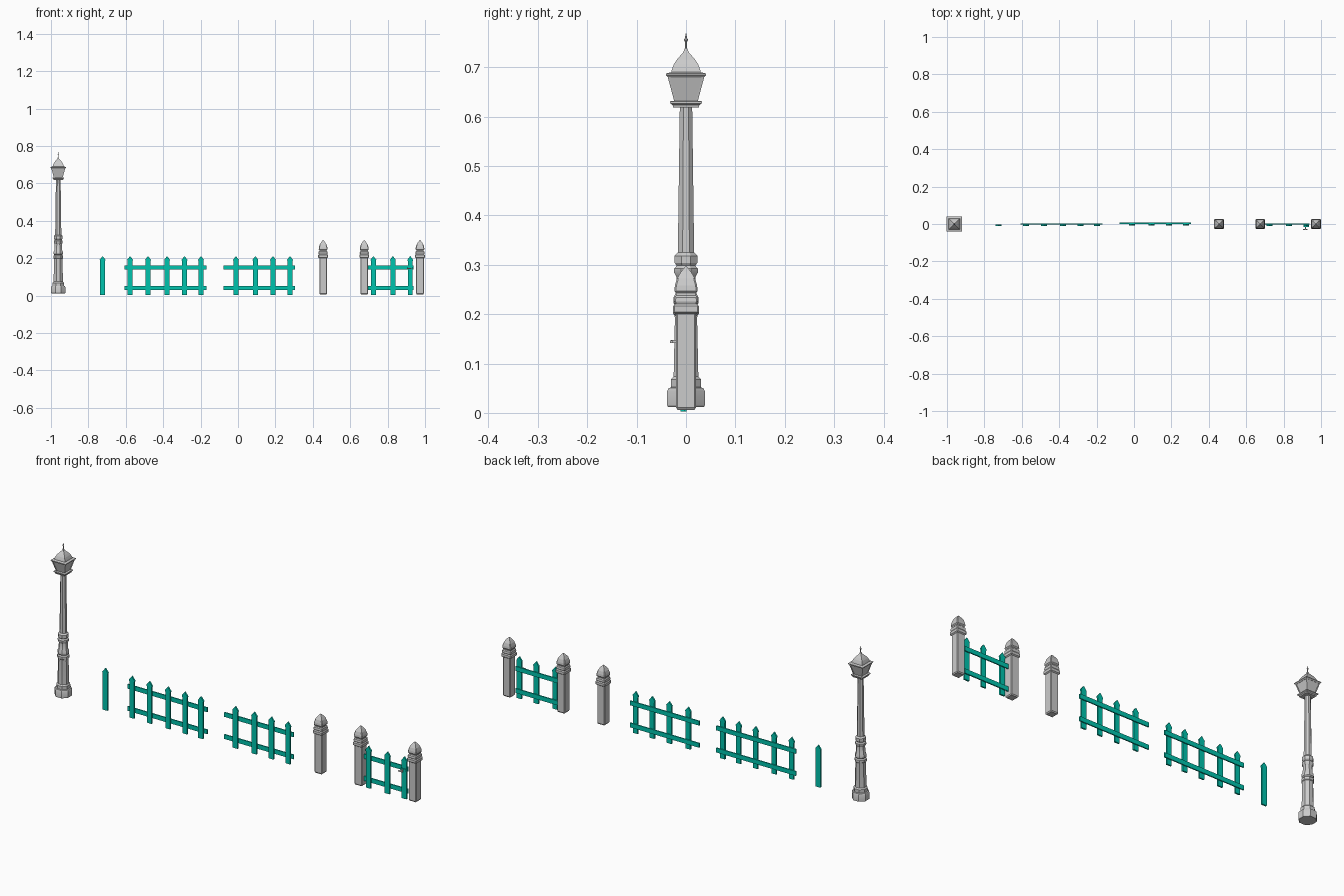
import bpy, bmesh, math

if "Cube" in bpy.data.objects:
    bpy.data.objects.remove(bpy.data.objects["Cube"])

teal = bpy.data.materials.new("teal_paint")
teal.diffuse_color = (0.0, 0.55, 0.42, 1)
teal.use_nodes = True
teal.node_tree.nodes["Principled BSDF"].inputs["Base Color"].default_value = teal.diffuse_color


def finish(name, bm, mat=None, smooth=False):
    bmesh.ops.recalc_face_normals(bm, faces=bm.faces)
    me = bpy.data.meshes.new(name)
    bm.to_mesh(me)
    bm.free()
    ob = bpy.data.objects.new(name, me)
    bpy.context.collection.objects.link(ob)
    if mat:
        me.materials.append(mat)
    if smooth:
        bpy.context.view_layer.objects.active = ob
        ob.select_set(True)
        bpy.ops.object.shade_smooth_by_angle(angle=math.radians(30))
        ob.select_set(False)
    return ob


def tower(name, x, profile, sides, smooth=False):
    """Stack of regular rings; profile holds (half width across flats, z)."""
    bm = bmesh.new()
    rings = []
    for r, z in profile:
        R = r / math.cos(math.pi / sides)
        rings.append([bm.verts.new((x + R * math.cos((i + .5) * math.tau / sides),
                                    R * math.sin((i + .5) * math.tau / sides), z))
                      for i in range(sides)])
    for a, b in zip(rings, rings[1:]):
        for i in range(sides):
            j = (i + 1) % sides
            bm.faces.new((a[i], a[j], b[j], b[i]))
    bm.faces.new(rings[0])
    bm.faces.new(rings[-1])
    return finish(name, bm, smooth=smooth)


def slab(name, outline, y0, y1, mat):
    """Extrude an x-z outline from y0 to y1."""
    bm = bmesh.new()
    f = bm.faces.new([bm.verts.new((x, y0, z)) for x, z in outline])
    ext = bmesh.ops.extrude_face_region(bm, geom=[f])
    moved = [v for v in ext["geom"] if isinstance(v, bmesh.types.BMVert)]
    bmesh.ops.translate(bm, verts=moved, vec=(0, y1 - y0, 0))
    return finish(name, bm, mat)


def box(name, x0, x1, y0, y1, z0, z1, mat):
    return slab(name, [(x0, z0), (x1, z0), (x1, z1), (x0, z1)], y0, y1, mat)


def picket(name, x, y=0):
    half = [(.013, .003), (.013, .183), (.0155, .191)]
    pts = [(x + w, z) for w, z in half] + [(x, .211)]
    pts += [(x - w, z) for w, z in reversed(half)]
    slab(name, pts, y - .011, y - .003, teal)


def fence(name, x0, x1, xs, y=0):
    for part, z in (("lower", .04), ("upper", .15)):
        box(f"{name}_{part}_rail", x0, x1, y - .003, y + .003, z - .011, z + .011, teal)
    for i, x in enumerate(xs):
        picket(f"{name}_picket_{i + 1}", x, y)


# Lamp: column, lantern and finial
LX = -.961
tower("lamp_column", LX, [
    (.036, .012), (.038, .015), (.038, .044), (.035, .05), (.030, .052), (.030, .068),
    (.025, .074), (.0225, .19), (.023, .197), (.026, .2), (.026, .212), (.021, .217),
    (.025, .222), (.025, .234), (.021, .242), (.019, .275), (.024, .284), (.024, .292),
    (.019, .298), (.023, .304), (.023, .318), (.0165, .325), (.0125, .622)], 8, True)
tower("lantern_base", LX, [(.026, .618), (.027, .623), (.032, .627), (.032, .631),
                           (.022, .632)], 4)
tower("lantern_glass", LX, [(.021, .630), (.036, .682)], 4)
tower("lantern_roof", LX, [
    (.036, .679), (.041, .684), (.041, .687), (.030, .690), (.028, .697), (.024, .707),
    (.018, .716), (.011, .724), (.005, .731), (.003, .738)], 4)
tower("lamp_finial", LX, [(.002, .736), (.002, .752), (.004, .755), (.002, .759),
                          (.0005, .768)], 6)
# Corner bars of the lantern frame
for sx in (-1, 1):
    for sy in (-1, 1):
        bm = bmesh.new()
        bmesh.ops.create_cube(bm, size=.005)
        for v in bm.verts:
            top = v.co.z > 0
            r = .035 if top else .021
            v.co = (LX + sx * r + v.co.x, sy * r + v.co.y, .682 if top else .630)
        finish("lantern_corner_bar", bm)

# Fence posts with collar and pointed cap
for i, x in enumerate((.455, .675, .973)):
    tower(f"fence_post_{i + 1}", x, [
        (.017, .006), (.0205, .011), (.0205, .2), (.026, .204), (.026, .216),
        (.0225, .221), (.0245, .226), (.0235, .234), (.0175, .240), (.0235, .247),
        (.0225, .258), (.0185, .272), (.010, .286), (.002, .296)], 4)
    # Chamfer the vertical corners
    bev = bpy.data.objects[f"fence_post_{i + 1}"].modifiers.new("corners", "BEVEL")
    bev.width = .003
    bev.segments = 1
    bev.limit_method = "ANGLE"
    bev.angle_limit = math.radians(80)

# Loose picket, fence panels and gate
picket("loose_picket", -.724)
fence("long_panel", -.606, -.168, (-.577, -.481, -.379, -.286, -.198))
fence("short_panel", -.077, .304, (-.011, .093, .187, .278), .004)
fence("gate", .69, .937, (.724, .828, .921))

# Gate latch
box("latch_plate", .905, .936, -.015, -.011, .141, .153, teal)
box("latch_stem", .913, .919, -.030, -.011, .142, .148, None)
box("latch_handle", .904, .928, -.032, -.027, .142, .147, None)
